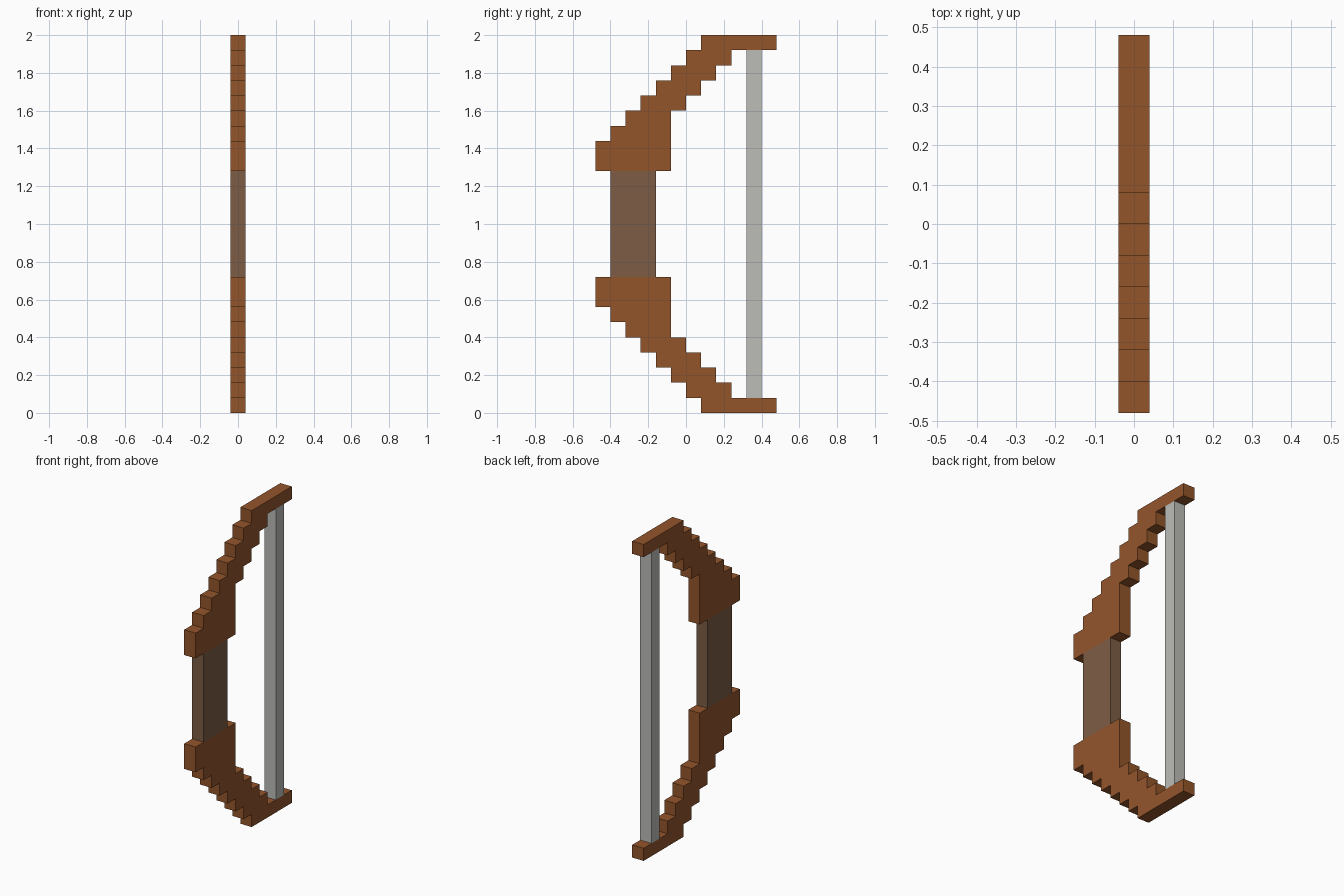
import bpy
import bmesh

cube = bpy.data.objects.get("Cube")
if cube:
    bpy.data.objects.remove(cube, do_unlink=True)

U = 0.08          # size of one block
DEPTH, ROWS = 12, 25


def material(name, rgb):
    mat = bpy.data.materials.new(name)
    mat.use_nodes = True
    mat.diffuse_color = (*rgb, 1)
    mat.node_tree.nodes["Principled BSDF"].inputs["Base Color"].default_value = (*rgb, 1)
    return mat


def slab(name, outline, mat):
    """Extrude a side outline, given in blocks (y, z), to one block of width."""
    bm = bmesh.new()
    verts = [bm.verts.new((-U / 2, (y - DEPTH / 2) * U, z * U)) for y, z in outline]
    face = bm.faces.new(verts)
    ext = bmesh.ops.extrude_face_region(bm, geom=[face])["geom"]
    moved = [v for v in ext if isinstance(v, bmesh.types.BMVert)]
    bmesh.ops.translate(bm, verts=moved, vec=(U, 0, 0))
    bmesh.ops.recalc_face_normals(bm, faces=bm.faces)
    mesh = bpy.data.meshes.new(name)
    bm.to_mesh(mesh)
    bm.free()
    mesh.materials.append(mat)
    obj = bpy.data.objects.new(name, mesh)
    bpy.context.collection.objects.link(obj)
    return obj


def rectangle(y0, y1, z0, z1):
    return [(y0, z0), (y1, z0), (y1, z1), (y0, z1)]


def stair(steps, side):
    """Climb one edge of the stepped limb, skipping points on straight runs."""
    points = []
    for z, row in enumerate(steps):
        if points and points[-1][0] == row[side]:
            points.pop()
        else:
            points.append((row[side], z))
        points.append((row[side], z + 1))
    return points


wood = material("warm wood", (0.292, 0.091, 0.024))
leather = material("grip leather", (0.205, 0.109, 0.060))
cord = material("pale cord", (0.503, 0.503, 0.479))

# Stepped limbs: front and back edge of each block row, tip to grip
steps = [(7, 12), (6, 9), (5, 8), (4, 7), (3, 6), (2, 5), (1, 5), (0, 5), (0, 5)]
lower = stair(steps, 0) + stair(steps, 1)[::-1]
slab("lower_limb", lower, wood)
slab("upper_limb", [(y, ROWS - z) for y, z in lower], wood)

# Grip between the limbs
slab("grip", rectangle(1, 4, len(steps), ROWS - len(steps)), leather)

# Bowstring between the tips
slab("bowstring", rectangle(10, 11, 1, ROWS - 1), cord)
